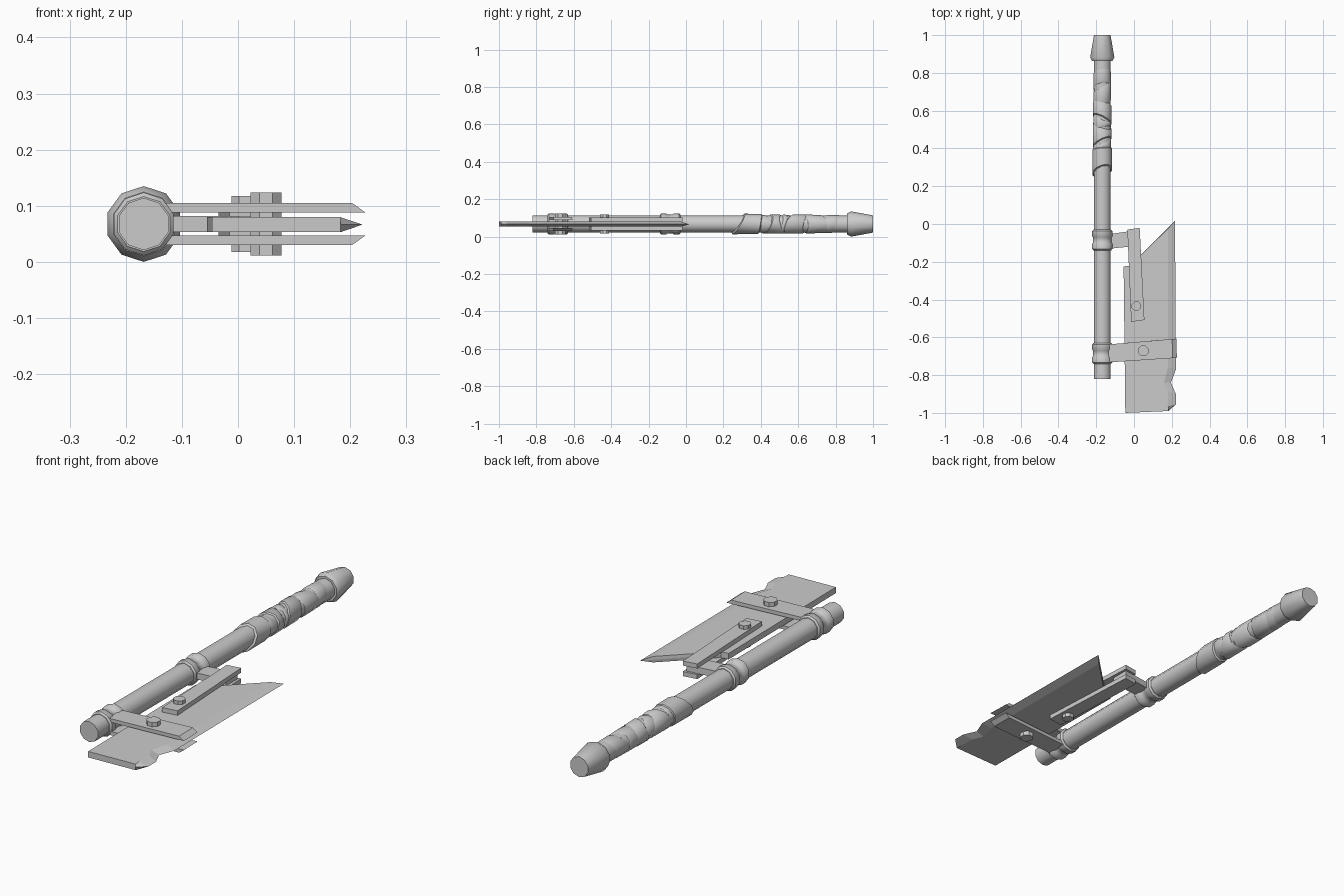
import bpy, bmesh, math

if "Cube" in bpy.data.objects:
    bpy.data.objects.remove(bpy.data.objects["Cube"])

AX, AZ, SIDES = -0.168, 0.0675, 10   # shaft axis and side count


def finish(name, bm, smooth=None):
    bmesh.ops.recalc_face_normals(bm, faces=bm.faces)
    me = bpy.data.meshes.new(name)
    bm.to_mesh(me)
    bm.free()
    ob = bpy.data.objects.new(name, me)
    bpy.context.collection.objects.link(ob)
    if smooth:
        bpy.context.view_layer.objects.active = ob
        ob.select_set(True)
        bpy.ops.object.shade_smooth_by_angle(angle=math.radians(smooth))
        ob.select_set(False)
    return ob


def skin(name, loops, smooth=None):
    """Bridge equal-length loops of 3D points and cap both ends."""
    bm = bmesh.new()
    rings = [[bm.verts.new(p) for p in loop] for loop in loops]
    n = len(rings[0])
    for a, b in zip(rings, rings[1:]):
        for i in range(n):
            j = (i + 1) % n
            bm.faces.new((a[i], a[j], b[j], b[i]))
    bm.faces.new(rings[0])
    bm.faces.new(rings[-1])
    return finish(name, bm, smooth)


def turned(name, profile, phase=0.0):
    """Ring sections (y, radius, slant) around the shaft axis."""
    loops = []
    for y, r, slant in profile:
        ring = []
        for i in range(SIDES):
            a = math.tau * i / SIDES
            ring.append((AX + r * math.sin(a), y + slant * math.cos(a - phase),
                         AZ + r * math.cos(a)))
        loops.append(ring)
    return skin(name, loops, 40)


def plate(name, sections):
    """Stack of (outline, z) sections."""
    return skin(name, [[(x, y, z) for x, y in o] for o, z in sections])


def bolt(name, x, y, r, half):
    ring = [(x + r * math.cos(math.tau * (i + .5) / 8),
             y + r * math.sin(math.tau * (i + .5) / 8)) for i in range(8)]
    plate(name, [(ring, AZ - half), (ring, AZ + half)])


# Shaft and flared pommel
turned("shaft", [(-0.82, 0.0465, 0), (0.9, 0.0465, 0)])
turned("pommel", [(0.862, 0.057, 0), (0.882, 0.0675, 0), (1.0, 0.046, 0)])

# Double-ring collars
for name, y in (("upper_collar", -0.085), ("lower_collar", -0.685)):
    turned(name, [(y + d, r, 0) for d, r in (
        (-0.055, 0.049), (-0.048, 0.056), (-0.02, 0.056), (-0.014, 0.051),
        (0.014, 0.051), (0.02, 0.056), (0.048, 0.056), (0.055, 0.049))])

# Grip wrapping: overlapping slanted bands
bands = [(0.275, 0.40, 0.055, 0.035, 0.010, 0.4),
         (0.39, 0.45, 0.050, 0.015, 0.030, 2.6),
         (0.43, 0.52, 0.052, 0.030, -0.020, 0.9),
         (0.50, 0.57, 0.050, -0.020, 0.030, 4.0),
         (0.55, 0.64, 0.052, 0.030, 0.015, 5.4),
         (0.63, 0.73, 0.050, 0.025, 0.030, 1.8),
         (0.72, 0.80, 0.049, 0.030, 0.020, 0.2)]
for i, (y0, y1, r, s0, s1, ph) in enumerate(bands):
    turned(f"grip_wrap_{i + 1}", [(y0, 0.0465, s0), (y0 + 0.006, r, s0),
                                  (y1 - 0.006, r - 0.001, s1), (y1, 0.0465, s1)], ph)

# Blade: flat body with a double-bevelled right edge and a notch
back = [(-0.055, -0.225), (-0.046, -1.0), (0.183, -0.99)]
edge = [(0.222, -0.955), (0.222, -0.9), (0.195, -0.84), (0.222, -0.77),
        (0.217, 0.016)]
ridge = [(0.181, -0.965), (0.180, -0.89), (0.158, -0.84), (0.180, -0.76),
         (0.180, -0.025)]
top_corner = [(-0.02, -0.22)]
face, rim = back + ridge + top_corner, back + edge + top_corner
plate("blade", [(face, 0.053), (rim, 0.0665), (face, 0.08)])

# Paired plates above and below the blade
inner = [(-0.14, -0.733), (0.227, -0.708), (0.224, -0.607), (-0.14, -0.638)]
outer = [(-0.14, -0.733), (0.204, -0.710), (0.202, -0.609), (-0.14, -0.638)]
arm = [(-0.035, -0.03), (0.03, -0.02), (0.055, -0.508), (-0.015, -0.518)]
for tag, s in (("top", 1), ("bottom", -1)):
    plate(f"lower_bracket_{tag}", [(inner, AZ + s * 0.0205), (outer, AZ + s * 0.037)])
    plate(f"side_arm_{tag}", [(arm, AZ + s * 0.0135), (arm, AZ + s * 0.034)])

# Link from the upper collar into the side arms
link = [(-0.14, -0.132), (0.02, -0.115), (0.02, -0.032), (-0.14, -0.055)]
plate("upper_link", [(link, AZ - 0.0145), (link, AZ + 0.0145)])

# Bolts through plates and blade
bolt("arm_bolt", 0.012, -0.435, 0.026, 0.050)
bolt("bracket_bolt", 0.050, -0.672, 0.030, 0.056)
